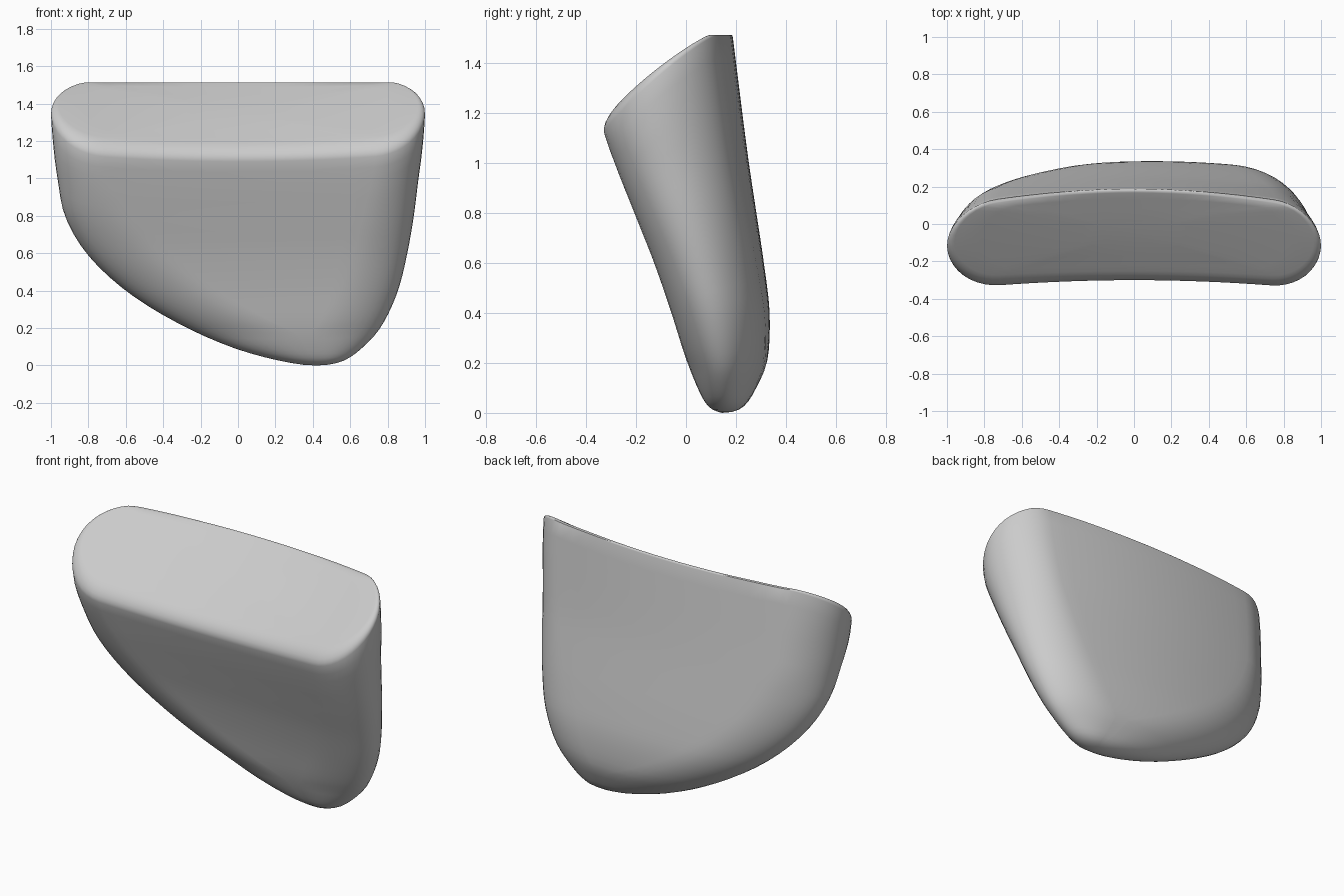
import bpy
import bmesh
from math import cos, sin, pi, sqrt

cube = bpy.data.objects.get("Cube")
if cube:
    bpy.data.objects.remove(cube, do_unlink=True)

# Outline by height: z, left edge x, right edge x, front y, back y
PROFILE = [
    (0, .42, .42, .16, .16),
    (.02, .25, .55, .10, .23),
    (.1, -.04, .67, .05, .285),
    (.2, -.27, .76, .01, .325),
    (.4, -.6, .855, -.05, .335),
    (.6, -.81, .905, -.115, .312),
    (.8, -.925, .94, -.19, .282),
    (1.0, -.965, .965, -.265, .252),
    (1.15, -.985, .985, -.312, .232),
    (1.35, -1, 1, -.312, .207),
    (1.55, -1, 1, -.312, .182),
]
ARC = 20
STRAIGHT = 16
RINGS = 28


def outline(z):
    """Smoothly interpolate the outline; the square root keeps the tip round."""
    w = sqrt(min(max(z, 0), 1.549))
    keys = [sqrt(p[0]) for p in PROFILE]
    i = max(k for k in range(len(keys) - 1) if keys[k] <= w)
    h = keys[i + 1] - keys[i]
    t = (w - keys[i]) / h

    def slope(k, c):
        a, b = max(k - 1, 0), min(k + 1, len(keys) - 1)
        return (PROFILE[b][c] - PROFILE[a][c]) / (keys[b] - keys[a]) * h

    s = t * t * (3 - 2 * t)
    return [PROFILE[i][c] * (1 - s) + PROFILE[i + 1][c] * s
            + t * (1 - t) ** 2 * slope(i, c) - t * t * (1 - t) * slope(i + 1, c)
            for c in range(1, 5)]


def section_point(z, place, inset=0, scale=1):
    """Point on a bent cross-section with rounded ends."""
    along, c, s = place
    x0, x1, y0, y1 = outline(z)
    low = max(0, 1 - z)
    # The end rounding widens toward the bottom, most on the slanted side
    left, right = .27 + .3 * low, .25 + .1 * low
    fit = min(1, .9 * (x1 - x0) / (left + right))
    left, right = left * fit, right * fit
    f = (along + 1) / 2
    core = (x0 + left) * (1 - f) + (x1 - right) * f
    end = left * (1 - f) + right * f
    middle = (x0 + x1) / 2
    x = middle + (core + (end - inset) * c - middle) * scale
    y = (y0 + y1) / 2 + ((y1 - y0) / 2 - inset) * s * scale
    return x, y - (.07 + .03 * s * scale) * (x - .15 * low) ** 2


def top_height(x, y):
    return 1.145 + .765 * (y + .12 * x * x + .31)


def solve(place, height, inset=0, scale=1):
    """Find the point whose own height agrees with the sloping top."""
    z = height(1.3)
    for _ in range(14):
        x, y = section_point(z, place, inset, scale)
        z = (z + min(height(top_height(x, y)), 1.514)) / 2
    return x, y, z


# Stations round a section: position along the core, then outward direction
places = []
for side in (1, -1):
    for k in range(ARC):
        a = side * (pi * k / ARC - pi / 2)
        places.append((side, side * cos(a), side * sin(a) * side))
    for k in range(STRAIGHT):
        places.append((side * (1 - 2 * k / STRAIGHT), 0, side))
count = len(places)
radii = [.042 - .022 * p[2] for p in places]

bm = bmesh.new()
tip = bm.verts.new((.42, .145, 0))
rings = []

# Body, from the rounded tip up to the start of the rim
for j in range(1, RINGS + 1):
    f = (j / RINGS) ** 1.8
    rings.append([bm.verts.new(solve(p, lambda t: f * (t - r)))
                  for p, r in zip(places, radii)])

# Rounded rim
for j in range(1, 6):
    q = j * pi / 10
    rings.append([bm.verts.new(solve(p, lambda t: t - r * (1 - sin(q)),
                                     r * (1 - cos(q))))
                  for p, r in zip(places, radii)])

# Gently sloping top
for scale in (.85, .6, .3):
    rings.append([bm.verts.new(solve(p, lambda t: t + .012 * (1 - scale), r, scale))
                  for p, r in zip(places, radii)])

for lower, upper in zip(rings, rings[1:]):
    for k in range(count):
        n = (k + 1) % count
        bm.faces.new((lower[k], lower[n], upper[n], upper[k]))
for k in range(count):
    bm.faces.new((tip, rings[0][(k + 1) % count], rings[0][k]))
bm.faces.new(rings[-1])
bmesh.ops.recalc_face_normals(bm, faces=bm.faces[:])

mesh = bpy.data.meshes.new("curved_wedge_body")
bm.to_mesh(mesh)
bm.free()
body = bpy.data.objects.new("curved_wedge_body", mesh)
bpy.context.collection.objects.link(body)

# Single plain grey
grey = bpy.data.materials.new("plain_grey")
grey.use_nodes = True
colour = (.6, .6, .6, 1)
grey.diffuse_color = colour
grey.node_tree.nodes["Principled BSDF"].inputs["Base Color"].default_value = colour
mesh.materials.append(grey)

bpy.ops.object.select_all(action='DESELECT')
body.select_set(True)
bpy.context.view_layer.objects.active = body
bpy.ops.object.shade_smooth_by_angle(angle=pi / 4)
